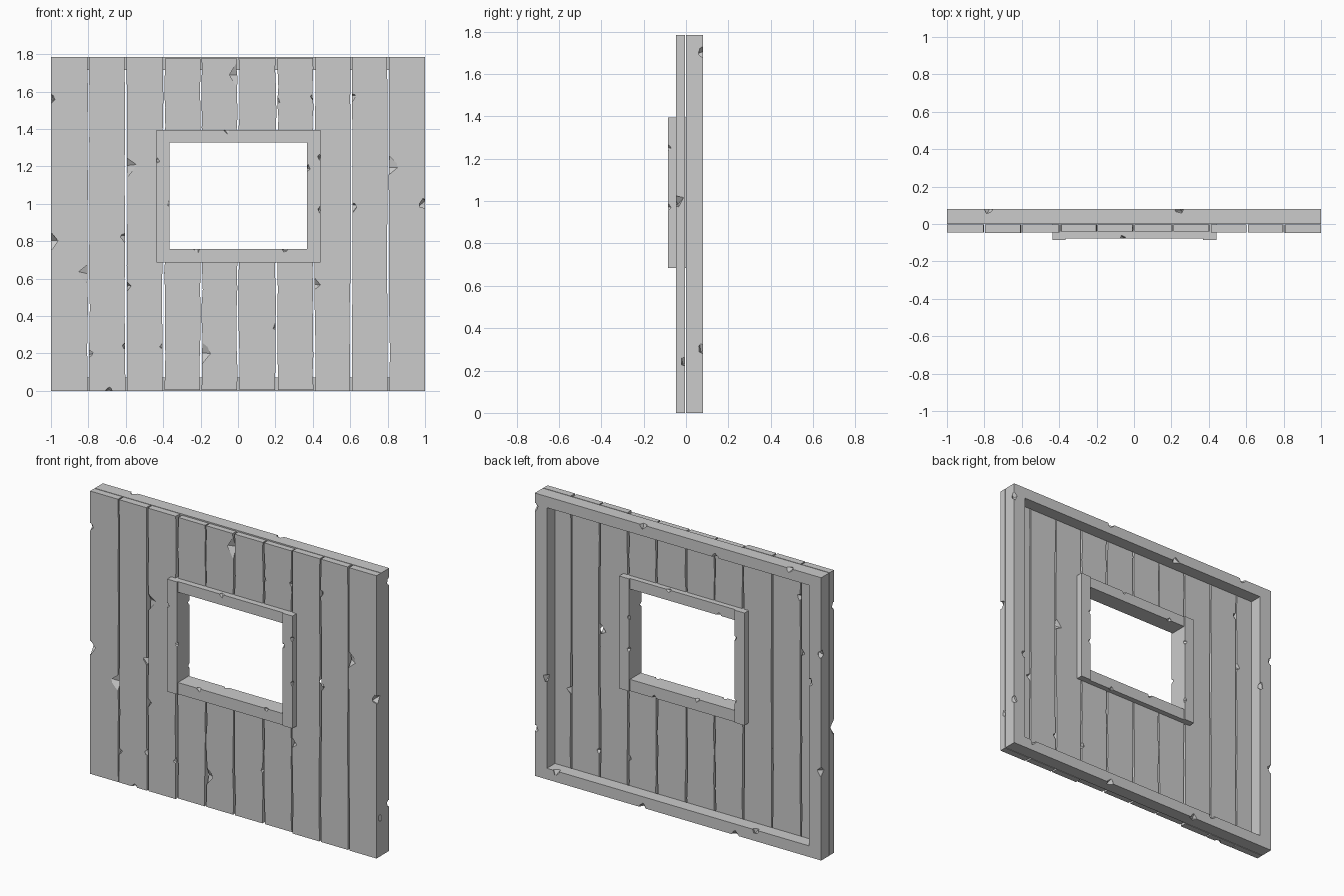
import bpy, bmesh, random
from mathutils import Matrix, Vector, Euler

random.seed(7)
old = bpy.data.objects.get("Cube")
if old:
    bpy.data.objects.remove(old, do_unlink=True)

grey = bpy.data.materials.new("weathered_grey")
grey.use_nodes = True
grey.diffuse_color = (0.6, 0.6, 0.6, 1)
bsdf = next(n for n in grey.node_tree.nodes if n.type == "BSDF_PRINCIPLED")
bsdf.inputs["Base Color"].default_value = (0.6, 0.6, 0.6, 1)
bsdf.inputs["Roughness"].default_value = 0.9

H = 1.785                     # wall height
WX0, WX1 = -0.435, 0.44       # window surround, outer
WZ0, WZ1 = 0.685, 1.395


def finish(name, bm):
    bmesh.ops.recalc_face_normals(bm, faces=bm.faces)
    mesh = bpy.data.meshes.new(name)
    bm.to_mesh(mesh)
    bm.free()
    mesh.materials.append(grey)
    obj = bpy.data.objects.new(name, mesh)
    bpy.context.scene.collection.objects.link(obj)
    return obj


def add_box(bm, lo, hi):
    lo, hi = Vector(lo), Vector(hi)
    m = Matrix.Translation((lo + hi) / 2) @ Matrix.Diagonal((*(hi - lo), 1))
    bmesh.ops.create_cube(bm, size=1, matrix=m)


def box(name, lo, hi):
    bm = bmesh.new()
    add_box(bm, lo, hi)
    return finish(name, bm)


def add_chip(bm, centre, radii, twist=0.5):
    """Octahedron used to knock a splinter out of an edge."""
    rot = Euler([random.uniform(-twist, twist) for _ in range(3)]).to_matrix()
    verts = []
    for axis in range(3):
        for sign in (-1, 1):
            p = Vector((0, 0, 0))
            p[axis] = sign * radii[axis]
            verts.append(bm.verts.new(Vector(centre) + rot @ p))
    bmesh.ops.convex_hull(bm, input=verts)


def carve(obj, cutter_bm):
    """Subtract the cutter, keep the result as plain mesh, drop the cutter."""
    cutter = finish("cutter", cutter_bm)
    cutter.hide_render = True
    mod = obj.modifiers.new("carve", "BOOLEAN")
    mod.operation, mod.solver, mod.object = "DIFFERENCE", "EXACT", cutter
    mod.use_self = True
    bpy.context.view_layer.update()
    graph = bpy.context.evaluated_depsgraph_get()
    mesh = bpy.data.meshes.new_from_object(obj.evaluated_get(graph))
    obj.modifiers.clear()
    obj.data = mesh
    bpy.data.objects.remove(cutter, do_unlink=True)


def chip_all(obj, points, size):
    bm = bmesh.new()
    for p in points:
        add_chip(bm, p, (size, size, size * 1.2))
    carve(obj, bm)


# Splinters along plank edges: x, z, size
CHIPS = [(-.99, 1.56, .03), (-.79, 1.575, .03), (-.81, 1.23, .03), (-.97, .8, .05),
         (-.61, .82, .035), (-.59, .56, .035), (-.79, .2, .03), (-.61, .24, .025),
         (-.41, .24, .025), (-.69, 0, .025), (.11, 0, .025), (.2, .34, .025),
         (.4, .24, .03), (.42, .57, .035), (.61, .23, .025), (.81, .56, .035),
         (.99, .24, .03), (.99, 1, .04), (.59, 1, .045), (.61, .98, .04),
         (.61, 1.57, .03), (.4, 1.57, .025), (.22, 1.55, .02)]
# Long gouges on the front face: x, z
GOUGES = [(-.59, 1.2), (-.81, .63), (-.19, .2), (-.01, 1.69), (.81, 1.2)]


def plank(name, x0, x1, z0, z1, front, back=-0.004):
    """Board with slightly ragged long edges, then chipped."""
    steps = 8

    def edge(x, inward):
        if abs(x) > 0.99:
            return [x] * (steps + 1)
        return [x + inward * random.uniform(0.002, 0.009) for _ in range(steps + 1)]

    zs = [z0 + (z1 - z0) * i / steps for i in range(steps + 1)]
    outline = list(zip(edge(x0, 1), zs)) + list(zip(edge(x1, -1), zs))[::-1]
    bm = bmesh.new()
    a = [bm.verts.new((x, front, z)) for x, z in outline]
    b = [bm.verts.new((x, back, z)) for x, z in outline]
    bm.faces.new(a)
    bm.faces.new(b[::-1])
    for i in range(len(a)):
        j = (i + 1) % len(a)
        bm.faces.new((a[i], b[i], b[j], a[j]))
    obj = finish(name, bm)

    def snap(x):
        return x0 if x - x0 < x1 - x else x1

    cut = bmesh.new()
    for x, z, s in CHIPS:
        if x0 <= x < x1 and z0 <= z <= z1:
            px = x if z == 0 else snap(x)
            add_chip(cut, (px, random.choice((front, front, back)), z), (s, s, s))
    for x, z in GOUGES:
        if x0 <= x < x1 and z0 <= z <= z1:
            add_chip(cut, (snap(x), front, z), (.06, .028, .08), 0.2)
    if cut.verts:
        carve(obj, cut)
    else:
        cut.free()


# Planks: full height at the sides, split above and below the window
seams = [-1, -.8, -.6, -.397, -.197, 0, .207, .407, .605, .803, 1]
for i, (x0, x1) in enumerate(zip(seams, seams[1:])):
    if 3 <= i <= 6:
        plank(f"upper_plank_{i}", x0, x1, WZ1 - .035, H - .006, -.04)
        plank(f"lower_plank_{i}", x0, x1, .005, WZ0 + .035, -.04)
    else:
        plank(f"side_plank_{i}", x0, x1, 0, H, -.048 + random.uniform(0, .004))

# Back frame: one ring behind the planks
ring = box("back_frame", (-1, 0, 0), (1, .08, H))
hole = bmesh.new()
add_box(hole, (-.915, -.1, .07), (.915, .2, H - .07))
carve(ring, hole)
chip_all(ring, [(.245, .08, H), (-.78, .08, H), (-.26, .08, H - .07), (.915, .08, .64),
                (-.915, .08, 1.1), (1, .08, 1.7), (1, .08, .3), (-1, .08, .56),
                (-1, .08, 1.3), (.85, .08, .07), (-.54, .08, .07), (.25, .08, 0),
                (-.4, .08, 0)], .03)

# Window surround: posts stand a little proud of the rails
IX0, IX1 = WX0 + .07, WX1 - .07
IZ0, IZ1 = WZ0 + .073, WZ1 - .067
PF, PB, RF, RB = -.085, .038, -.078, .03
for name, x0, x1, chips in (
        ("window_post_right", WX0, IX0, [(IX0, PF, 1), (WX0, PF, 1.23), (IX0, PB, .82), (IX0, PB, 1.22)]),
        ("window_post_left", IX1, WX1, [(IX1, PF, 1.19), (WX1, PF, .97), (WX1, PF, 1.25), (IX1, PB, .95), (IX1, PB, 1.15)])):
    chip_all(box(name, (x0, PF, WZ0), (x1, PB, WZ1)), chips, .018)
for name, z0, z1, chips in (
        ("window_rail_bottom", WZ0, IZ0, [(-.22, RF, IZ0), (.25, RF, IZ0), (-.1, RB, IZ0), (.2, RB, WZ0)]),
        ("window_rail_top", IZ1, WZ1, [(-.06, RF, WZ1), (.1, RB, WZ1), (-.25, RB, IZ1)])):
    chip_all(box(name, (IX0, RF, z0), (IX1, RB, z1)), chips, .02)
